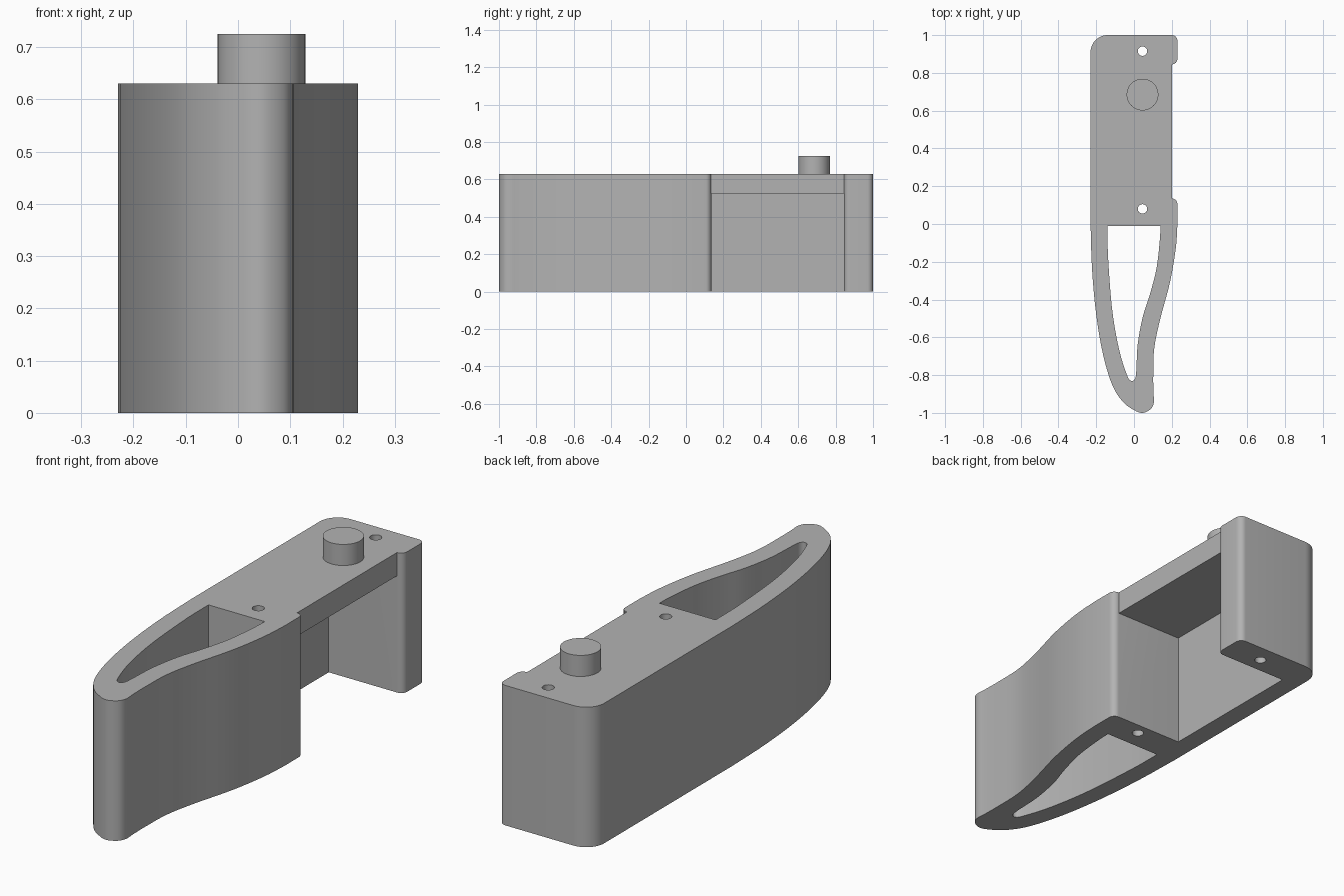
import bpy, bmesh
from math import sin, cos, radians
from mathutils import Vector

cube = bpy.data.objects.get("Cube")
if cube:
    bpy.data.objects.remove(cube, do_unlink=True)

grey = bpy.data.materials.new("plain grey")
grey.use_nodes = True
colour = (0.45, 0.45, 0.45, 1)
grey.diffuse_color = colour
grey.node_tree.nodes["Principled BSDF"].inputs["Base Color"].default_value = colour

HEIGHT, ROOF = 0.63, 0.525


def arc(cx, cy, r, start, end, steps=8):
    angles = [radians(start + (end - start) * i / steps) for i in range(steps + 1)]
    return [(cx + r * cos(a), cy + r * sin(a)) for a in angles]


def spline(points, steps=5):
    """Smooth curve through the points."""
    p = [Vector(q) for q in points]
    p = [p[0] * 2 - p[1]] + p + [p[-1] * 2 - p[-2]]
    out = []
    for a, b, c, d in zip(p, p[1:], p[2:], p[3:]):
        for i in range(steps):
            t = i / steps
            out.append(tuple(0.5 * (2 * b + (c - a) * t + (2 * a - 5 * b + 4 * c - d) * t * t
                                    + (3 * b - a - 3 * c + d) * t ** 3)))
    return out + [tuple(points[-1])]


def prism(name, outline, bottom, top):
    bm = bmesh.new()
    face = bm.faces.new([bm.verts.new((x, y, bottom)) for x, y in outline])
    side = bmesh.ops.extrude_face_region(bm, geom=[face])
    for v in side["geom"]:
        if isinstance(v, bmesh.types.BMVert):
            v.co.z = top
    bmesh.ops.recalc_face_normals(bm, faces=bm.faces)
    mesh = bpy.data.meshes.new(name)
    bm.to_mesh(mesh)
    bm.free()
    mesh.materials.append(grey)
    obj = bpy.data.objects.new(name, mesh)
    bpy.context.collection.objects.link(obj)
    return obj


def cut(target, cutters):
    for c in cutters:
        c.hide_render = True
        mod = target.modifiers.new(c.name, 'BOOLEAN')
        mod.operation, mod.solver, mod.object = 'DIFFERENCE', 'EXACT', c
    bpy.context.view_layer.update()
    mesh = bpy.data.meshes.new_from_object(
        target.evaluated_get(bpy.context.evaluated_depsgraph_get()))
    target.modifiers.clear()
    target.data = mesh
    for c in cutters:
        bpy.data.objects.remove(c, do_unlink=True)


def smooth(obj):
    bpy.ops.object.select_all(action='DESELECT')
    obj.select_set(True)
    bpy.context.view_layer.objects.active = obj
    bpy.ops.object.shade_smooth_by_angle(angle=radians(30))


# Body outline: rounded back, shallow side notch, curved tapering handle
back = (arc(-0.14, 0.91, 0.09, 180, 90, 12) + arc(0.2, 0.97, 0.03, 90, 0)
        + arc(0.2, 0.875, 0.03, 0, -90))
tab = arc(0.2, 0.105, 0.03, 90, 0)
handle = spline([(0.23, 0), (0.221, -0.13), (0.19, -0.31), (0.137, -0.51), (0.107, -0.66),
                 (0.102, -0.8), (0.103, -0.89), (0.105, -0.945), (0.088, -0.98),
                 (0.045, -1), (0, -0.985), (-0.06, -0.94), (-0.116, -0.85),
                 (-0.164, -0.69), (-0.2, -0.48), (-0.222, -0.24), (-0.23, 0)])
body = prism("body", back + tab + handle, 0, HEIGHT)

# Opening through the handle
opening = [(-0.14, -0.01)] + spline([
    (0.14, -0.01), (0.137, -0.08), (0.12, -0.23), (0.085, -0.37), (0.047, -0.49),
    (0.02, -0.635), (0.012, -0.78), (0.005, -0.82), (-0.015, -0.83), (-0.037, -0.8),
    (-0.08, -0.66), (-0.116, -0.45), (-0.137, -0.18), (-0.14, -0.03)])
cutters = [prism("handle_opening", opening, -0.1, 1)]

# Pocket open to the side and underneath
pocket = [(-0.14, 0.135), (0.4, 0.135), (0.4, 0.845), (-0.14, 0.845)]
cutters.append(prism("pocket", pocket, -0.1, ROOF))

# Screw holes
for i, y in enumerate((0.08, 0.915)):
    cutters.append(prism(f"screw_hole_{i}", arc(0.045, y, 0.025, 0, 360, 24)[:-1], -0.1, 1))
cut(body, cutters)
smooth(body)

# Round button on top
button = prism("button", arc(0.045, 0.685, 0.084, 0, 360, 48)[:-1], HEIGHT, 0.725)
smooth(button)
